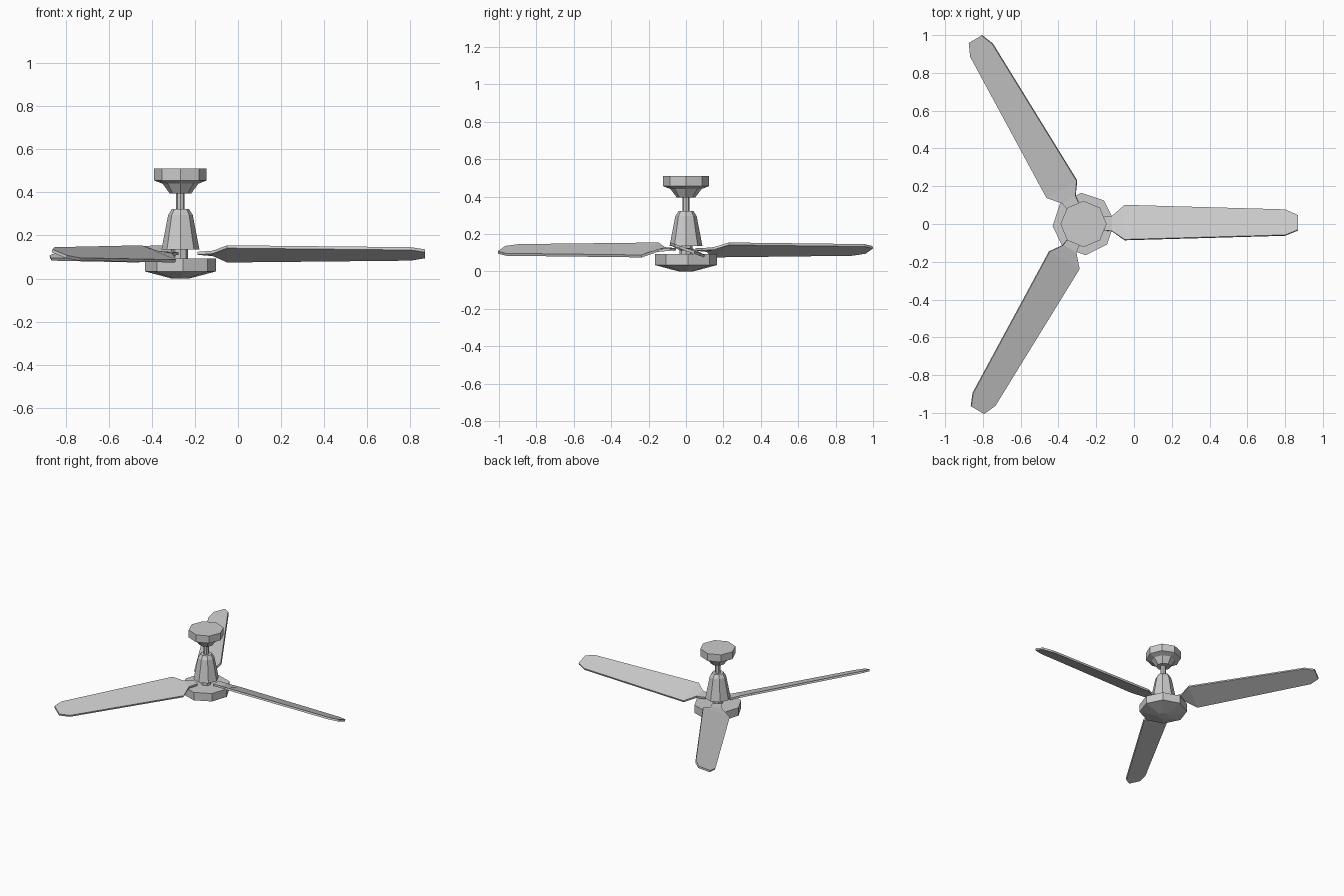
import bpy, bmesh
from math import sin, cos, tan, pi, radians

if "Cube" in bpy.data.objects:
    bpy.data.objects.remove(bpy.data.objects["Cube"])

CX = -0.267  # fan axis


def lathe(name, profile, turn=0.0, sides=8):
    """Faceted turned solid from (radius, z) pairs, bottom to top."""
    bm = bmesh.new()
    rings = []
    for r, z in profile:
        rings.append([bm.verts.new((r * cos(turn + 2 * pi * i / sides),
                                    r * sin(turn + 2 * pi * i / sides), z))
                      for i in range(sides)])
    for a, b in zip(rings, rings[1:]):
        for i in range(sides):
            j = (i + 1) % sides
            bm.faces.new((a[i], a[j], b[j], b[i]))
    bm.faces.new(rings[0][::-1])
    bm.faces.new(rings[-1])
    return finish(name, bm)


def finish(name, bm):
    bmesh.ops.recalc_face_normals(bm, faces=bm.faces)
    me = bpy.data.meshes.new(name)
    bm.to_mesh(me)
    bm.free()
    ob = bpy.data.objects.new(name, me)
    ob.location.x = CX
    bpy.context.collection.objects.link(ob)
    return ob


# Ceiling canopy, down rod, motor and lower hub
lathe("ceiling_canopy", [(0.05, 0.395), (0.083, 0.44), (0.122, 0.455), (0.122, 0.51)])
lathe("down_rod", [(0.02, 0.31), (0.02, 0.41)])
lathe("motor_housing", [(0.088, 0.135), (0.057, 0.295), (0.04, 0.322)])
lathe("spindle", [(0.035, 0.08), (0.035, 0.145)])
lathe("lower_hub", [(0.04, 0.0), (0.165, 0.033), (0.165, 0.093)], radians(4))

# Blade stations: radius, low-side y, high-side y, pitch in degrees
STATIONS = [(0.08, 0.035, -0.03, 0), (0.15, 0.042, -0.038, 8),
            (0.217, 0.099, -0.084, 20), (1.067, 0.075, -0.06, 20),
            (1.134, 0.045, -0.033, 20)]
THICK = 0.014


def blade(name, angle):
    bm = bmesh.new()
    rings = []
    for r, y0, y1, pitch in STATIONS:
        p = radians(pitch)
        ring = []
        for y, s in ((y0, -1), (y1, -1), (y1, 1), (y0, 1)):
            h = s * THICK / 2
            ring.append(bm.verts.new((r, y + h * sin(p), 0.117 - y * tan(p) + h * cos(p))))
        rings.append(ring)
    for a, b in zip(rings, rings[1:]):
        for i in range(4):
            j = (i + 1) % 4
            bm.faces.new((a[i], a[j], b[j], b[i]))
    bm.faces.new(rings[0])
    bm.faces.new(rings[-1])
    ob = finish(name, bm)
    ob.rotation_euler.z = angle


# Three pitched blades around the hub
for k in range(3):
    blade(f"blade_{k + 1}", k * 2 * pi / 3)
